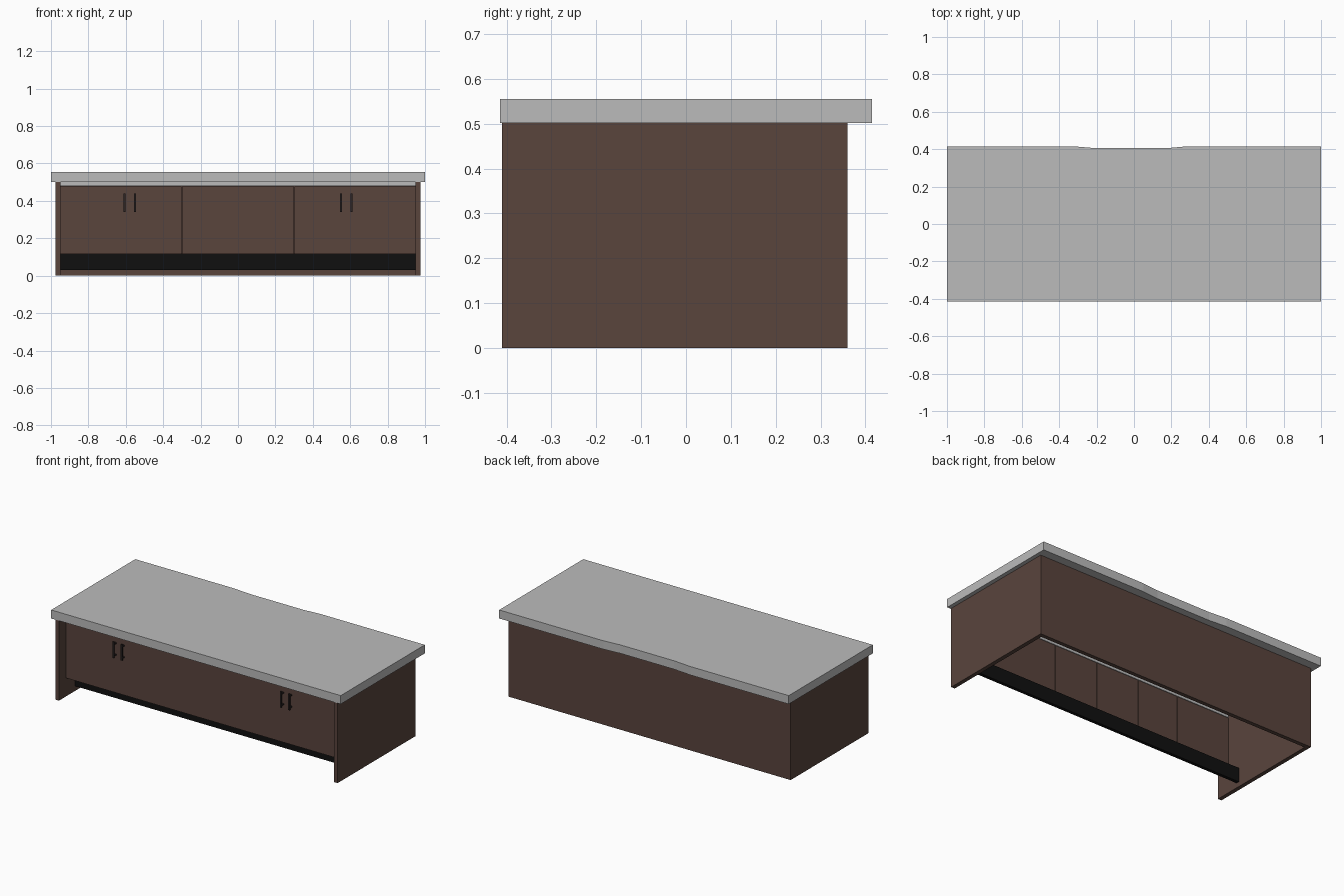
import bpy
import bmesh

cube = bpy.data.objects.get("Cube")
if cube:
    bpy.data.objects.remove(cube, do_unlink=True)


def material(name, r, g, b):
    m = bpy.data.materials.new(name)
    m.use_nodes = True
    m.diffuse_color = (r, g, b, 1)
    bsdf = m.node_tree.nodes["Principled BSDF"]
    bsdf.inputs["Base Color"].default_value = (r, g, b, 1)
    bsdf.inputs["Roughness"].default_value = 0.7
    return m


GREY = material("grey stone", 0.5, 0.5, 0.5)
BROWN = material("dark brown wood", 0.1, 0.058, 0.046)
BLACK = material("black plinth", 0.005, 0.005, 0.005)
DARK = material("dark handle", 0.025, 0.018, 0.018)


def prism(name, outline, z0, z1, mat):
    """Extrude a flat outline from z0 up to z1."""
    bm = bmesh.new()
    face = bm.faces.new([bm.verts.new((x, y, z0)) for x, y in outline])
    res = bmesh.ops.extrude_face_region(bm, geom=[face])
    top = [v for v in res["geom"] if isinstance(v, bmesh.types.BMVert)]
    bmesh.ops.translate(bm, verts=top, vec=(0, 0, z1 - z0))
    bmesh.ops.recalc_face_normals(bm, faces=bm.faces)
    mesh = bpy.data.meshes.new(name)
    bm.to_mesh(mesh)
    bm.free()
    mesh.materials.append(mat)
    ob = bpy.data.objects.new(name, mesh)
    bpy.context.collection.objects.link(ob)
    return ob


def box(name, x, y, z, mat):
    corners = [(x[0], y[0]), (x[1], y[0]), (x[1], y[1]), (x[0], y[1])]
    return prism(name, corners, z[0], z[1], mat)


INNER = 0.95          # inner face of the end panels
DOOR_Y = -0.34        # front plane of the doors

# Worktop, with a shallow hollow along its back edge
prism("worktop", [(-1, -0.415), (1, -0.415), (1, 0.415), (0.28, 0.415),
                  (0.17, 0.405), (-0.2, 0.405), (-0.32, 0.415), (-1, 0.415)],
      0.502, 0.555, GREY)

# Carcass: end panels and back, open underneath
for side, s in (("left", 1), ("right", -1)):
    box(side + "_end_panel", sorted((s * INNER, s * 0.975)), (-0.41, 0.36), (0, 0.502), BROWN)
box("back_panel", (-INNER, INNER), (0.335, 0.36), (0, 0.502), BROWN)

# Rail between the doors and the worktop
box("top_rail", (-INNER, INNER), (DOOR_Y, DOOR_Y + 0.02), (0.48, 0.502), GREY)

# Doors separated by narrow gaps
seams = [-INNER, -0.58, -0.3, 0, 0.3, 0.58, INNER]
for i, (a, b) in enumerate(zip(seams, seams[1:])):
    box(f"door_{i + 1}", (a + 0.001, b - 0.001), (DOOR_Y, DOOR_Y + 0.02), (0.115, 0.477), BROWN)

# Recessed plinth, raised off the floor
box("plinth", (-INNER, INNER), (-0.25, -0.23), (0.03, 0.118), BLACK)

# Bar handles in pairs, each with two short posts
for side, s in (("left", 1), ("right", -1)):
    for place, x in (("inner", 0.55), ("outer", 0.607)):
        c = s * x
        name = f"{side}_{place}_handle"
        span = (c - 0.005, c + 0.005)
        box(name, span, (DOOR_Y - 0.025, DOOR_Y - 0.017), (0.34, 0.44), DARK)
        for part, z in (("lower", 0.35), ("upper", 0.422)):
            box(f"{name}_{part}_post", span, (DOOR_Y - 0.017, DOOR_Y), (z, z + 0.008), DARK)
